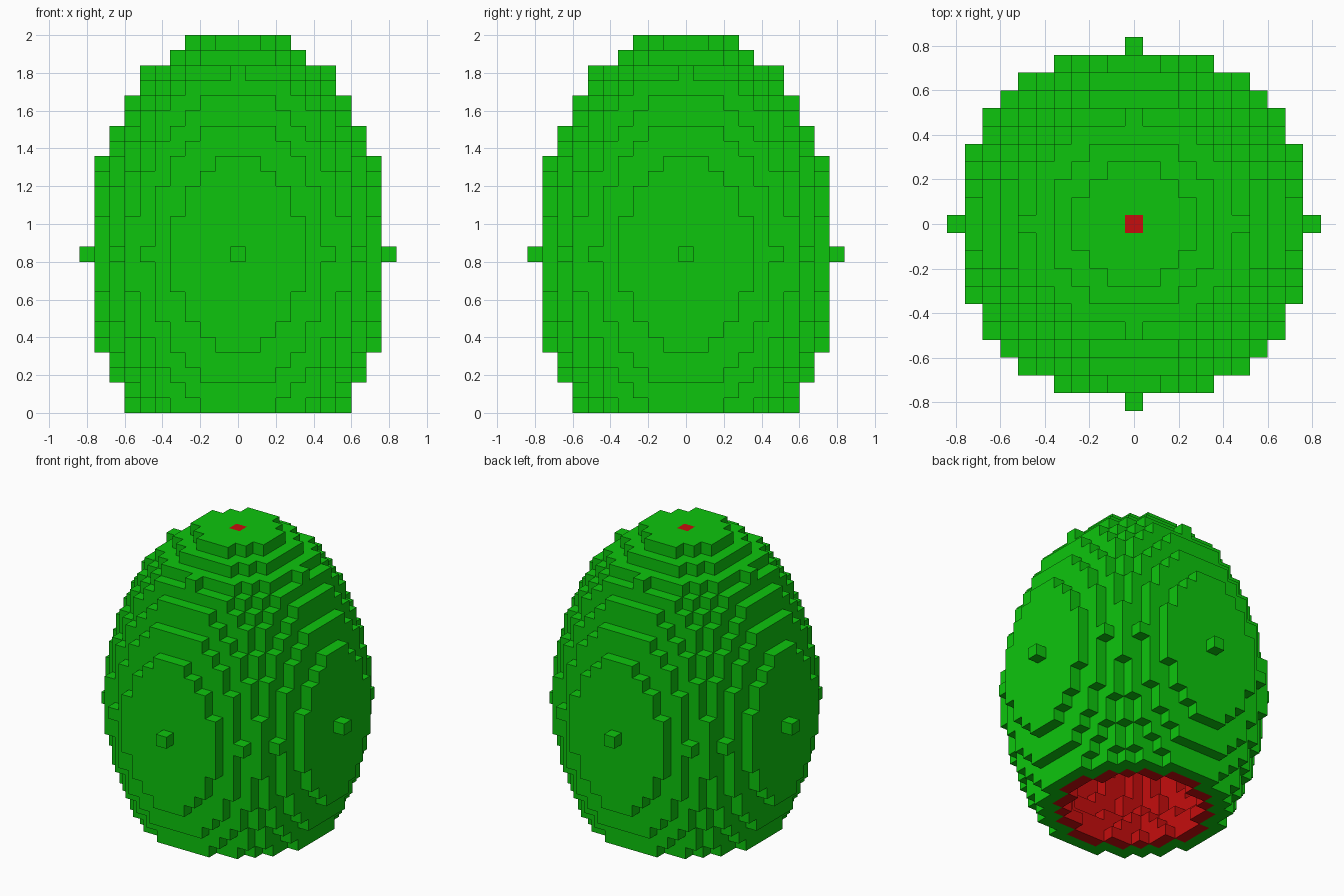
import bpy
import bmesh
from mathutils import Vector

if "Cube" in bpy.data.objects:
    bpy.data.objects.remove(bpy.data.objects["Cube"])

CUBE = 0.08             # edge length of one block
LOW, HIGH = -10, 14     # lowest and highest block layers, counted from the widest one


def inside(p, radius, height):
    """True when block p lies in the ellipsoid; whole numbers keep the tips exact."""
    x, y, z = p
    return (x * x + y * y) * height ** 2 + z * z * radius ** 2 <= (radius * height) ** 2


def block_kind(p):
    """'shell', 'lining' or None (air)."""
    x, y, z = p
    if not LOW <= z <= HIGH or not inside(p, 10, 15):
        return None
    if abs(z) == 9 and x * x + y * y == 64:     # tips left off these two layers
        return None
    if inside(p, 8, 13):
        return None
    return "lining" if inside(p, 9, 14) else "shell"


def make_material(name, colour):
    mat = bpy.data.materials.new(name)
    mat.diffuse_color = (*colour, 1.0)
    mat.use_nodes = True
    mat.node_tree.nodes["Principled BSDF"].inputs["Base Color"].default_value = mat.diffuse_color
    return mat


def build_blocks(name, kind, mat):
    """Join all blocks of one kind, keeping only the faces that touch air."""
    bm = bmesh.new()
    for p, k in blocks.items():
        if k != kind:
            continue
        centre = Vector((p[0], p[1], p[2] - LOW + 0.5))
        for axis in range(3):
            for sign in (-1, 1):
                n = Vector((0, 0, 0))
                n[axis] = sign
                neighbour = tuple(int(a + b) for a, b in zip(p, n))
                if blocks.get(neighbour):
                    continue
                u = Vector((0, 0, 0))
                u[(axis + 1) % 3] = 1
                v = n.cross(u)
                corners = [(-1, -1), (1, -1), (1, 1), (-1, 1)]
                bm.faces.new([bm.verts.new((centre + 0.5 * (n + a * u + b * v)) * CUBE)
                              for a, b in corners])
    bmesh.ops.remove_doubles(bm, verts=bm.verts, dist=CUBE * 0.01)
    mesh = bpy.data.meshes.new(name)
    bm.to_mesh(mesh)
    bm.free()
    mesh.materials.append(mat)
    obj = bpy.data.objects.new(name, mesh)
    bpy.context.collection.objects.link(obj)
    return obj


# Fill the block grid
blocks = {}
for x in range(-10, 11):
    for y in range(-10, 11):
        for z in range(LOW, HIGH + 1):
            blocks[(x, y, z)] = block_kind((x, y, z))

# Green outer shell, and red lining that is open at the bottom
build_blocks("outer_shell", "shell", make_material("green", (0.004, 0.56, 0.004)))
build_blocks("inner_lining", "lining", make_material("red", (0.56, 0.004, 0.004)))
